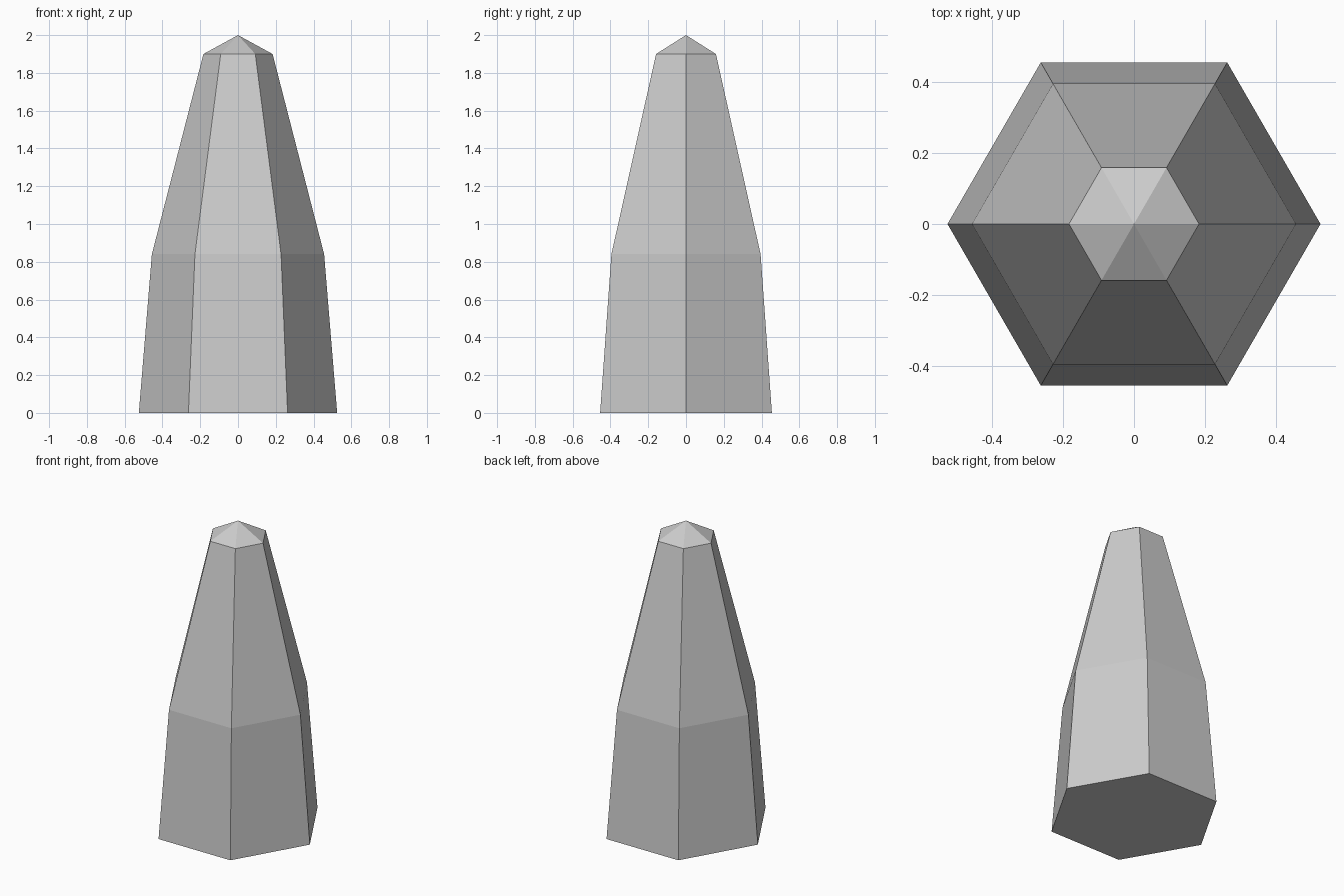
import bpy, bmesh
from math import cos, sin, tau

if "Cube" in bpy.data.objects:
    bpy.data.objects.remove(bpy.data.objects["Cube"])

SIDES = 6
PROFILE = [(0.525, 0.0), (0.456, 0.84), (0.183, 1.90)]  # (radius, height)
TIP_HEIGHT = 2.0

bm = bmesh.new()

# Hexagonal rings with corners on the x axis
rings = [[bm.verts.new((r * cos(tau * i / SIDES), r * sin(tau * i / SIDES), z))
          for i in range(SIDES)] for r, z in PROFILE]
tip = bm.verts.new((0, 0, TIP_HEIGHT))

# Flat underside
bm.faces.new(rings[0][::-1])

# Tapered walls and pointed cap
for i in range(SIDES):
    j = (i + 1) % SIDES
    for low, high in zip(rings, rings[1:]):
        bm.faces.new((low[i], low[j], high[j], high[i]))
    bm.faces.new((rings[-1][i], rings[-1][j], tip))

mesh = bpy.data.meshes.new("crystal_pillar")
bm.to_mesh(mesh)
bm.free()
bpy.context.collection.objects.link(bpy.data.objects.new("crystal_pillar", mesh))
